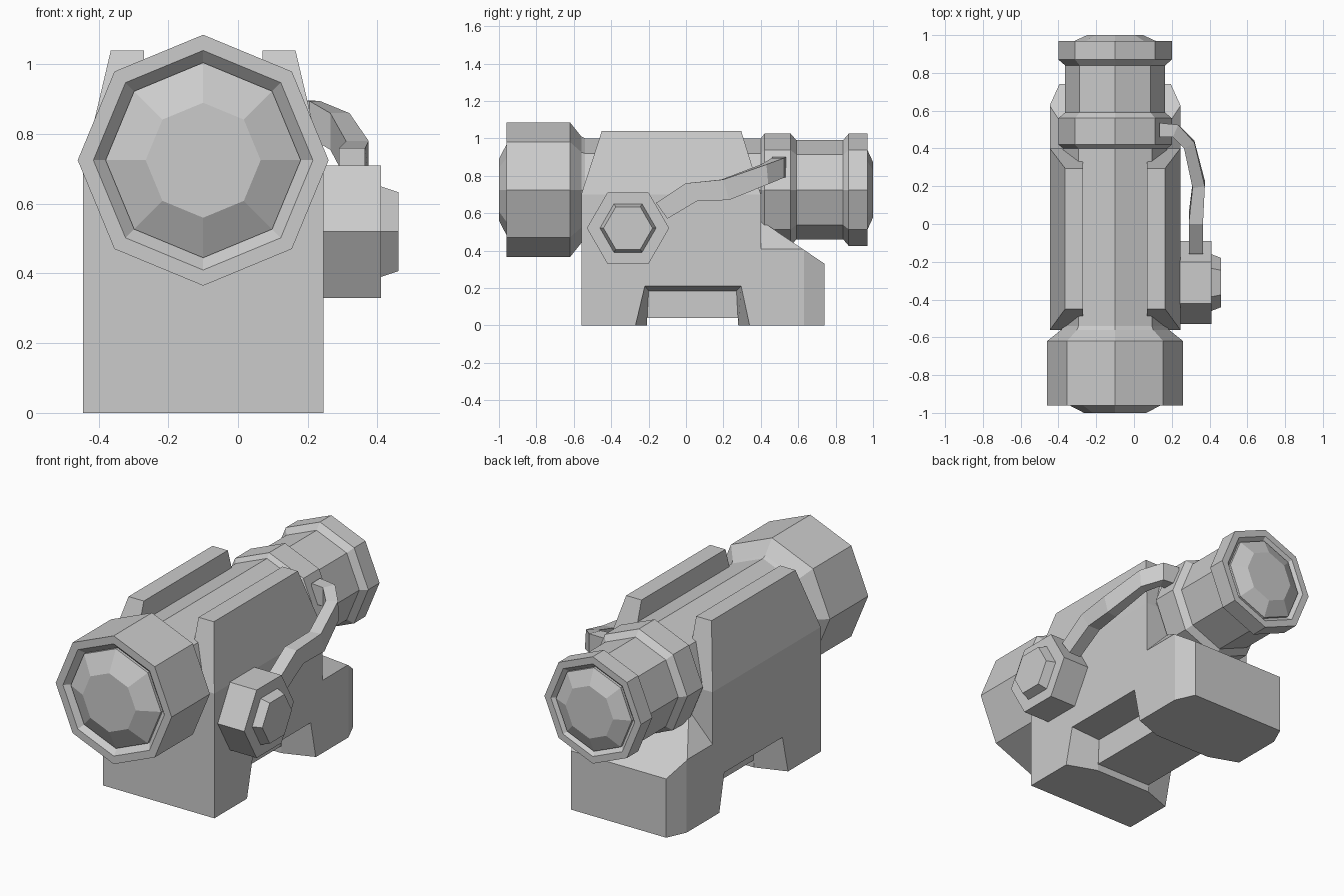
import bpy, bmesh
from math import sin, cos, pi
from mathutils import Vector

if "Cube" in bpy.data.objects:
    bpy.data.objects.remove(bpy.data.objects["Cube"])

CX, CZ = -0.10, 0.725          # axis of the sight tube


def finish(name, bm):
    bmesh.ops.recalc_face_normals(bm, faces=bm.faces)
    me = bpy.data.meshes.new(name)
    bm.to_mesh(me)
    bm.free()
    ob = bpy.data.objects.new(name, me)
    bpy.context.collection.objects.link(ob)
    return ob


def loft_bm(sections):
    """Skin a row of equal-length point rings and cap both ends."""
    bm = bmesh.new()
    rings = [[bm.verts.new(p) for p in s] for s in sections]
    n = len(rings[0])
    for a, b in zip(rings, rings[1:]):
        for i in range(n):
            j = (i + 1) % n
            bm.faces.new((a[i], a[j], b[j], b[i]))
    bm.faces.new(rings[0])
    bm.faces.new(rings[-1])
    return bm


def loft(name, sections):
    return finish(name, loft_bm(sections))


def lathe_y(name, profile):
    """Octagonal turned part along y, profile of (y, radius)."""
    return loft(name, [[(CX + r * cos(i * pi / 4), y, CZ + r * sin(i * pi / 4))
                        for i in range(8)] for y, r in profile])


def hex_x(name, cy, cz, profile):
    """Hexagonal part along x, profile of (x, radius)."""
    return loft(name, [[(x, cy + r * cos(i * pi / 3), cz + r * sin(i * pi / 3))
                        for i in range(6)] for x, r in profile])


def rect(hx, y0, y1, z):
    return [(CX - hx, y0, z), (CX + hx, y0, z), (CX + hx, y1, z), (CX - hx, y1, z)]


def subtract(ob, cutter):
    m = ob.modifiers.new("cut", 'BOOLEAN')
    m.operation, m.solver, m.object = 'DIFFERENCE', 'EXACT', cutter
    cutter.hide_render = True
    cutter.hide_set(True)


# Sight tube with recessed rims at both ends
lathe_y("sight_tube", [
    (-0.925, 0.28), (-0.96, 0.315), (-0.96, 0.36), (-0.62, 0.36), (-0.56, 0.285),
    (-0.54, 0.275), (0.40, 0.275), (0.42, 0.30), (0.56, 0.30), (0.59, 0.265),
    (0.84, 0.265), (0.87, 0.30), (0.97, 0.30), (0.97, 0.26), (0.945, 0.235)])

# Faceted lenses
lathe_y("front_lens", [(-0.92, 0.28), (-0.94, 0.28), (-1.0, 0.165)])
lathe_y("rear_lens", [(0.94, 0.235), (0.96, 0.235), (1.0, 0.148)])

# Housing with tapered cheeks
body = loft("housing", [rect(0.345, -0.56, 0.40, 0),
                        rect(0.345, -0.56, 0.40, 0.70),
                        rect(0.265, -0.45, 0.295, 1.04)])

# Channel between the cheeks
subtract(body, loft("channel_cutter", [rect(0.17, -0.8, 0.8, 0.75),
                                       rect(0.17, -0.8, 0.8, 1.2)]))

# Tapered side notches and the shallow bridge under the housing
outer = [(-0.2724, -0.01), (-0.22, 0.21), (0.295, 0.21), (0.342, -0.01)]
inner = [(-0.21, -0.01), (-0.20, 0.185), (0.27, 0.185), (0.28, -0.01)]
web = [(-0.21, -0.01), (-0.208, 0.04), (0.278, 0.04), (0.28, -0.01)]
spans = [(-0.345, outer), (-0.175, inner), (-0.174, web),
         (0.174, web), (0.175, inner), (0.345, outer)]
# extend the openings slightly past the housing sides
spans = [(-0.36, outer)] + spans + [(0.36, outer)]
subtract(body, loft("notch_cutter",
                    [[(CX + x, y, z) for y, z in s] for x, s in spans]))

# Rear foot: sloped wedge with chamfered corners
profile = [(0.40, 0), (0.74, 0), (0.74, 0.33), (0.40, 0.56)]
bm = loft_bm([[(CX + x, y, z) for y, z in profile] for x in (-0.345, 0.345)])
bmesh.ops.recalc_face_normals(bm, faces=bm.faces)
for s in (-1, 1):
    for co, no in (((CX + s * 0.345, 0.63, 0), (s * 0.11, 0.05, 0)),
                   ((CX + s * 0.345, 0.63, 0.408), (s * 0.15, 0, 0.145))):
        bmesh.ops.bisect_plane(bm, geom=bm.verts[:] + bm.edges[:] + bm.faces[:],
                               plane_co=Vector(co), plane_no=Vector(no).normalized(),
                               clear_outer=True)
        bmesh.ops.holes_fill(bm, edges=[e for e in bm.edges if e.is_boundary])
finish("rear_foot", bm)

# Side knob with its cap
hex_x("side_knob", -0.31, 0.52, [(0.23, 0.22), (0.41, 0.22)])
hex_x("knob_cap", -0.31, 0.52, [(0.40, 0.15), (0.41, 0.15), (0.46, 0.131)])

# Bent strap from the knob to the rear ring:
# inner x, inner y, outer x, outer y, top z, bottom z, forward lean of lower edge
path = [(0.29, -0.16, 0.365, -0.16, 0.655, 0.57, 0.06),
        (0.29, 0.00, 0.365, 0.00, 0.76, 0.665, 0.06),
        (0.31, 0.19, 0.375, 0.20, 0.78, 0.67, 0.03),
        (0.265, 0.40, 0.32, 0.43, 0.86, 0.755, 0.01),
        (0.205, 0.46, 0.235, 0.525, 0.895, 0.79, 0.0),
        (0.135, 0.46, 0.135, 0.535, 0.90, 0.79, 0.0)]
loft("strap", [[(xi, yi, t), (xo, yo, t), (xo, yo + d, b), (xi, yi + d, b)]
               for xi, yi, xo, yo, t, b, d in path])
